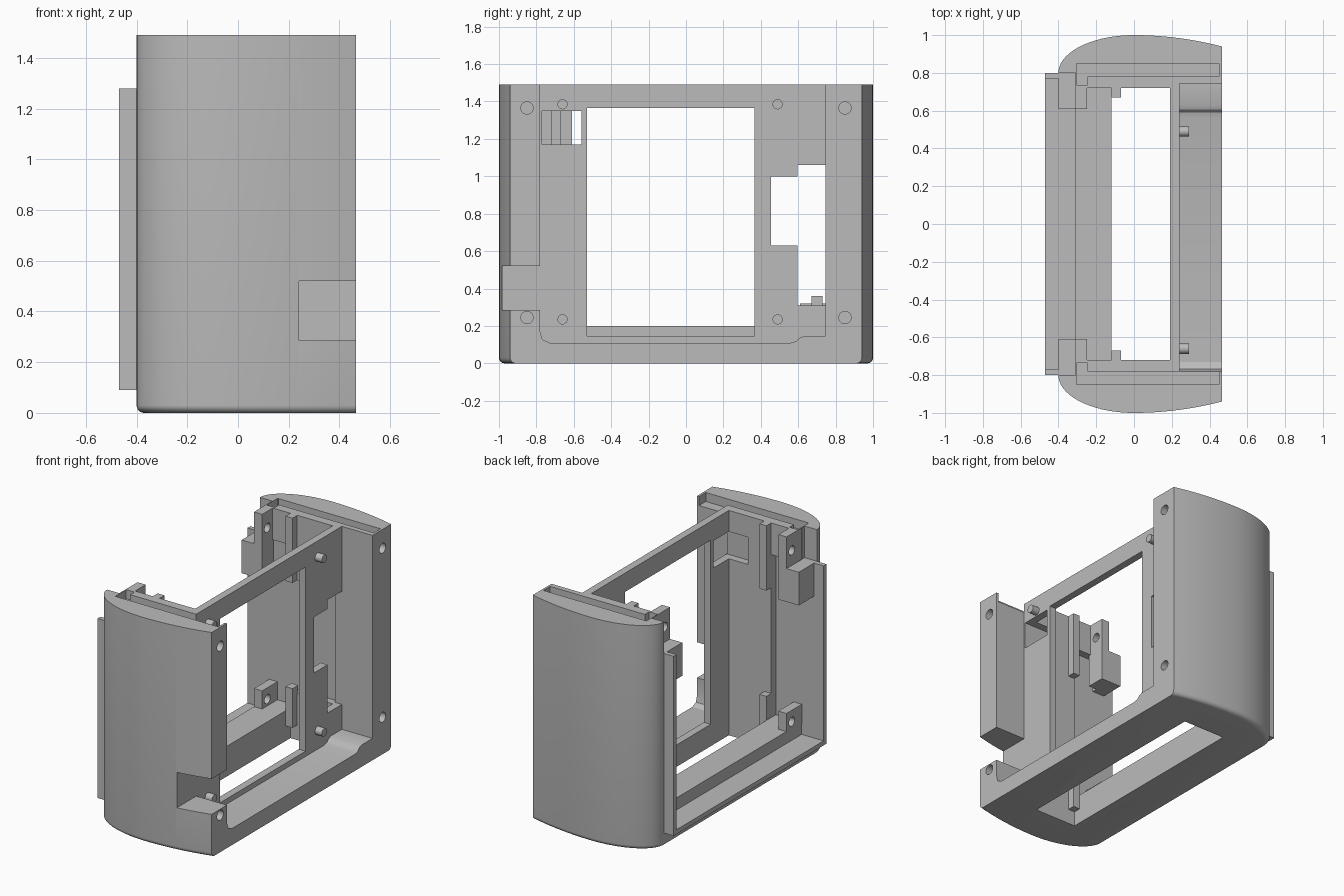
import bpy, bmesh, math
from mathutils import Matrix

if "Cube" in bpy.data.objects:
    bpy.data.objects.remove(bpy.data.objects["Cube"])

grey = bpy.data.materials.new("plain_grey")
grey.diffuse_color = (0.5, 0.5, 0.5, 1)
grey.use_nodes = True
grey.node_tree.nodes["Principled BSDF"].inputs["Base Color"].default_value = grey.diffuse_color


def finish(name, bm):
    bmesh.ops.recalc_face_normals(bm, faces=bm.faces)
    me = bpy.data.meshes.new(name)
    bm.to_mesh(me)
    bm.free()
    ob = bpy.data.objects.new(name, me)
    bpy.context.collection.objects.link(ob)
    me.materials.append(grey)
    return ob


def add_box(bm, x, y, z):
    m = (Matrix.Translation([(a + b) / 2 for a, b in (x, y, z)])
         @ Matrix.Diagonal([abs(b - a) for a, b in (x, y, z)] + [1]))
    bmesh.ops.create_cube(bm, size=1, matrix=m)


def box(name, x, y, z):
    bm = bmesh.new()
    add_box(bm, x, y, z)
    return finish(name, bm)


def rod(name, x0, x1, y, z, r):
    # cylinder lying along x
    bm = bmesh.new()
    m = Matrix.Translation(((x0 + x1) / 2, y, z)) @ Matrix.Rotation(math.pi / 2, 4, 'Y')
    bmesh.ops.create_cone(bm, cap_ends=True, segments=24, radius1=r, radius2=r,
                          depth=x1 - x0, matrix=m)
    return finish(name, bm)


def loft(name, rings):
    bm = bmesh.new()
    vs = [[bm.verts.new(p) for p in ring] for ring in rings]
    n = len(vs[0])
    for a, b in zip(vs, vs[1:]):
        for i in range(n):
            bm.faces.new((a[i], a[(i + 1) % n], b[(i + 1) % n], b[i]))
    bm.faces.new(vs[0])
    bm.faces.new(vs[-1])
    return finish(name, bm)


def activate(ob):
    bpy.ops.object.select_all(action='DESELECT')
    ob.select_set(True)
    bpy.context.view_layer.objects.active = ob


def cut(ob, cutter):
    m = ob.modifiers.new("cut", 'BOOLEAN')
    m.operation, m.solver, m.object = 'DIFFERENCE', 'EXACT', cutter
    activate(ob)
    bpy.ops.object.modifier_apply(modifier=m.name)
    bpy.data.objects.remove(cutter)


def smooth(ob):
    activate(ob)
    bpy.ops.object.shade_smooth_by_angle(angle=math.radians(25))


# Outer shell: rounded plan outline, soft bottom edge
TOP = 1.49
half = [(0.465 * (1 - i / 10), 1 - 0.06 * (1 - i / 10) ** 2) for i in range(10)]
half += [(-0.4 * math.sin(t), 0.8 + 0.2 * math.cos(t))
         for t in (math.pi / 2 * i / 18 for i in range(19))]
outline = half + [(x, -y) for x, y in reversed(half)]


def ring(d, z):
    return [(0.465 + (x - 0.465) * (1 - d / 0.865), y * (1 - d), z) for x, y in outline]


R = 0.03
rings = [ring(R * (1 - math.sin(a)), R * (1 - math.cos(a)))
         for a in (math.pi / 2 * i / 6 for i in range(7))]
body = loft("shell", rings + [ring(0, TOP)])

# Main openings: centre well, rear opening, window and panel cutouts
for x, y, z in [
    ((-0.12, 0.19), (-0.72, 0.72), (-0.5, 2)),
    ((-0.31, -0.11), (-0.72, 0.72), (0.2, 2)),
    ((-0.31, -0.12), (-0.77, 0.77), (0.2, 1.28)),
    ((-0.6, -0.309), (-0.77, 0.77), (0.12, 2)),
    ((-0.6, -0.31), (-0.8, 0.8), (1.28, 2)),
    ((0.1, 0.3), (-0.53, 0.365), (0.145, 1.365)),
    ((0.1, 0.3), (0.595, 0.745), (0.31, 1.06)),
    ((0.1, 0.3), (0.455, 0.6), (0.63, 1.0)),
    ((-0.2, 0.19), (0.6, 0.77), (0.31, 1.06)),
    ((0.05, 0.3), (-0.77, -0.56), (1.17, 1.35)),
]:
    cut(body, box("cutter", x, y, z))

# Shallow front recess with softened lower corners
recess = [(-0.78, 2), (-0.78, 0.17), (-0.768, 0.128), (-0.73, 0.11), (0.56, 0.11),
          (0.59, 0.118), (0.605, 0.135), (0.63, 0.145), (0.745, 0.145), (0.745, 2)]
cut(body, loft("cutter", [[(x, y, z) for y, z in recess] for x in (0.24, 0.6)]))

# Side notch
cut(body, box("cutter", (0.24, 0.6), (-1.2, -0.76), (0.285, 0.52)))

# Top grooves and screw holes on both sides
for s in (-1, 1):
    cut(body, box("cutter", (-0.3, 0.45), (s * 0.78, s * 0.85), (TOP - 0.06, 2)))
    cut(body, box("cutter", (-0.305, -0.245), (s * 0.735, s * 0.849), (TOP - 0.06, 2)))
    for z in (0.245, 1.365):
        cut(body, rod("cutter", 0.36, 0.6, s * 0.85, z, 0.033))
smooth(body)

# Rear rim: U-shaped lip
bm = bmesh.new()
for s in (-1, 1):
    add_box(bm, (-0.47, -0.38), (s * 0.77, s * 0.8), (0.09, 1.28))
add_box(bm, (-0.47, -0.38), (-0.77, 0.77), (0.09, 0.12))
finish("rear_rim", bm)

for s, side in ((-1, "front"), (1, "back")):
    # Screw bosses
    for z0, z1, hz, lvl in ((1.06, TOP, 1.38, "upper"), (0.19, 0.32, 0.245, "lower")):
        boss = box(f"{side}_{lvl}_boss", (-0.31, -0.25), (s * 0.61, s * 0.775 if z1 < 1 else s * 0.735),
                   (z0, z1))
        cut(boss, rod("cutter", -0.4, -0.2, s * 0.665, hz, 0.03))
        smooth(boss)
    box(f"{side}_latch_block", (-0.4, -0.31), (s * 0.61, s * 0.78), (1.06, 1.28))
    # Guide ribs
    box(f"{side}_upper_rib", (-0.12, -0.07), (s * 0.67, s * 0.73), (1.06, TOP))
    box(f"{side}_lower_rib", (-0.12, -0.07), (s * 0.67, s * 0.73), (0.1, 0.36))

# Locating pegs on the panel
for y in (-0.66, 0.49):
    for z in (0.235, 1.385):
        smooth(rod("peg", 0.22, 0.29, y, z, 0.027))
